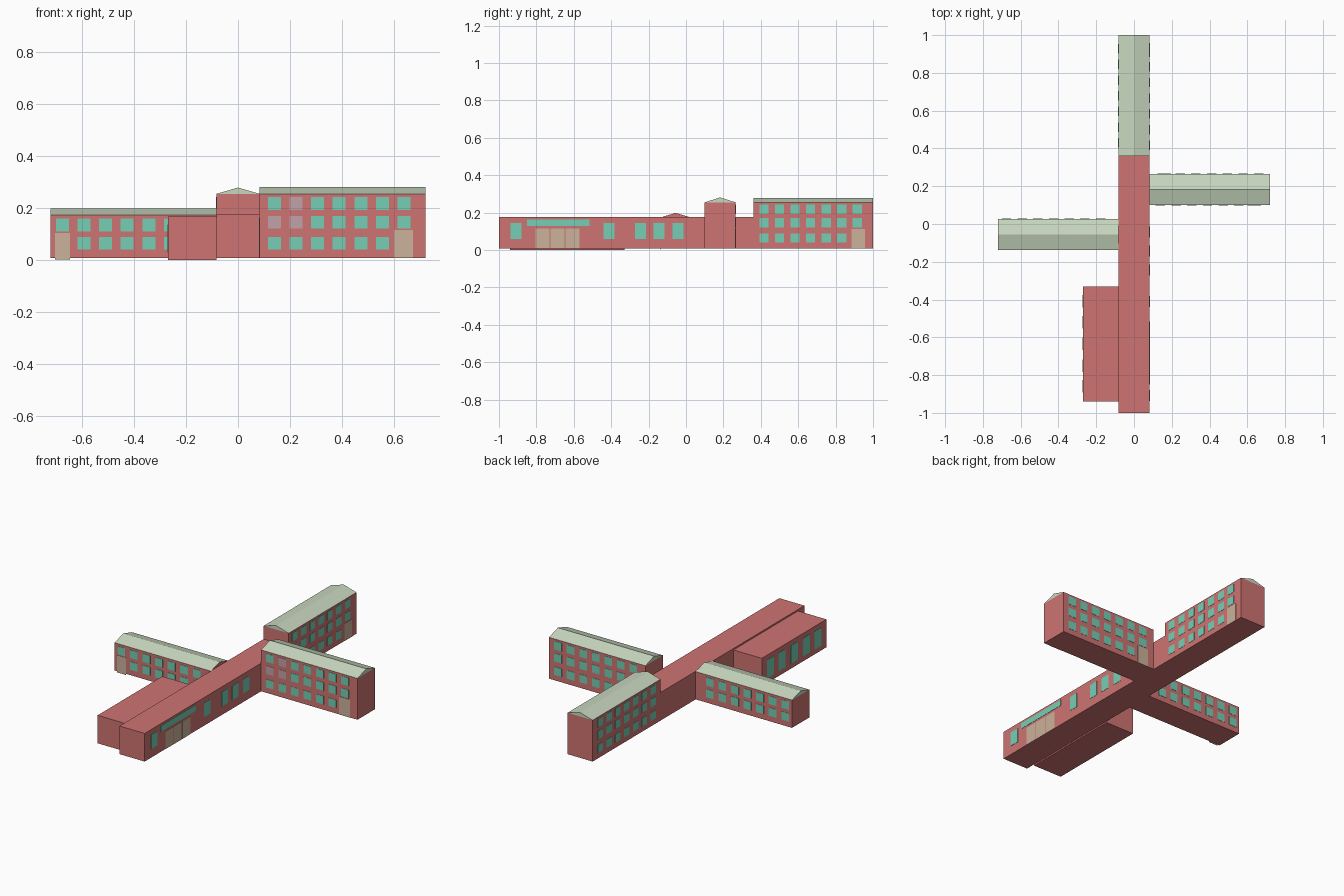
import bpy

if "Cube" in bpy.data.objects:
    bpy.data.objects.remove(bpy.data.objects["Cube"])


def material(name, r, g, b):
    lin = [(c / 255 / 12.92 if c < 11 else ((c / 255 + 0.055) / 1.055) ** 2.4) for c in (r, g, b)]
    m = bpy.data.materials.new(name)
    m.diffuse_color = (*lin, 1)
    m.use_nodes = True
    m.node_tree.nodes["Principled BSDF"].inputs["Base Color"].default_value = m.diffuse_color
    return m


BRICK = material("brick_red", 206, 116, 114)
ROOF = material("pale_green_roof", 200, 215, 191)
GLASS = material("teal_glass", 118, 206, 182)
DOOR = material("beige_door", 203, 178, 154)
DULL = material("grey_window", 192, 162, 170)

T = 0.0015   # how far plates stand proud of a wall


def mesh_object(name, verts, faces, mats):
    me = bpy.data.meshes.new(name)
    me.from_pydata(verts, [], faces)
    for m in mats:
        me.materials.append(m)
    me.update()
    ob = bpy.data.objects.new(name, me)
    bpy.context.collection.objects.link(ob)
    return ob


def box_data(x0, x1, y0, y1, z0, z1, start=0):
    v = [(x, y, z) for z in (z0, z1) for x, y in ((x0, y0), (x1, y0), (x1, y1), (x0, y1))]
    f = [(3, 2, 1, 0), (4, 5, 6, 7), (0, 1, 5, 4), (1, 2, 6, 5), (2, 3, 7, 6), (3, 0, 4, 7)]
    return v, [tuple(i + start for i in q) for q in f]


def block(name, *dims):
    return mesh_object(name, *box_data(*dims), [BRICK])


def gable_roof(name, x0, x1, y0, y1, z0, z1, along, brick_end=False):
    """Triangular prism with its ridge along x or y."""
    if along == 'x':
        m = (y0 + y1) / 2
        v = [(x0, y0, z0), (x0, y1, z0), (x0, m, z1), (x1, y0, z0), (x1, y1, z0), (x1, m, z1)]
        f = [(0, 2, 1), (3, 4, 5), (0, 3, 5, 2), (1, 2, 5, 4), (0, 1, 4, 3)]
    else:
        m = (x0 + x1) / 2
        v = [(x0, y0, z0), (x1, y0, z0), (m, y0, z1), (x0, y1, z0), (x1, y1, z0), (m, y1, z1)]
        f = [(0, 1, 2), (3, 5, 4), (0, 2, 5, 3), (1, 4, 5, 2), (0, 3, 4, 1)]
    ob = mesh_object(name, v, f, [ROOF, BRICK])
    if brick_end:
        ob.data.polygons[1].material_index = 1
    return ob


def plates(name, axis, wall, rects, mat):
    """Thin plates on the wall plane axis = wall; rects are (u0, u1, z0, z1)."""
    verts, faces = [], []
    for u0, u1, z0, z1 in rects:
        if axis == 'y':
            v, f = box_data(u0, u1, wall - T, wall + T, z0, z1, len(verts))
        else:
            v, f = box_data(wall - T, wall + T, u0, u1, z0, z1, len(verts))
        verts += v
        faces += f
    mesh_object(name, verts, faces, [mat])


def grid(first, step, rows, skip=()):
    """Seven columns of windows in the given rows, leaving out (column, row) pairs."""
    return [(first + c * step - 0.025, first + c * step + 0.025, z - 0.0245, z + 0.0245)
            for r, z in enumerate(rows) for c in range(7) if (c, r) not in skip]


B = 0.008                       # underside of the main blocks
W = 0.083                       # half width of hall
ROWS3 = (0.065, 0.146, 0.218)
ROWS2 = (0.065, 0.135)

# Brick masses
block("central_hall", -W, W, -1, 0.36, B, 0.176)
block("side_annex", -0.27, -W, -0.94, -0.33, 0, 0.167)
block("right_wing", W, 0.72, 0.10, 0.265, B, 0.255)
block("left_wing", -0.72, -W, -0.137, 0.027, B, 0.174)
block("back_wing", -W, W, 0.36, 1, B, 0.255)

# Low gable roofs
gable_roof("right_wing_roof", W, 0.72, 0.10, 0.265, 0.255, 0.281, 'x')
gable_roof("left_wing_roof", -0.72, -W, -0.137, 0.027, 0.174, 0.198, 'x', True)
gable_roof("back_wing_roof", -W, W, 0.36, 1, 0.255, 0.279, 'y')

# Right wing: front with dull windows and a door, back with a door by the hall
dull = {(0, 1), (1, 1), (1, 2)}
plates("right_wing_front_windows", 'y', 0.10, grid(0.14, 0.083, ROWS3, dull | {(6, 0)}), GLASS)
every = grid(0.14, 0.083, ROWS3)
plates("right_wing_dull_windows", 'y', 0.10, [every[r * 7 + c] for c, r in sorted(dull)], DULL)
plates("right_wing_front_door", 'y', 0.10, [(0.60, 0.672, B, 0.115)], DOOR)
plates("right_wing_back_windows", 'y', 0.265, grid(0.66, -0.083, ROWS3, {(6, 0)}), GLASS)
plates("right_wing_back_door", 'y', 0.265, [(0.125, 0.197, B, 0.115)], DOOR)

# Back wing
plates("back_wing_right_windows", 'x', W, grid(0.417, 0.083, ROWS3, {(6, 0)}), GLASS)
plates("back_wing_door", 'x', W, [(0.885, 0.958, B, 0.112)], DOOR)
plates("back_wing_left_windows", 'x', -W, grid(0.43, 0.083, ROWS3), GLASS)

# Left wing
plates("left_wing_front_windows", 'y', -0.137, grid(-0.675, 0.083, ROWS2, {(0, 0)}), GLASS)
plates("left_wing_door", 'y', -0.137, [(-0.703, -0.645, 0.002, 0.104)], DOOR)
plates("left_wing_back_windows", 'y', 0.027, grid(-0.675, 0.083, ROWS2), GLASS)

# Hall entrance side
plates("hall_windows", 'x', W, [(y - 0.029, y + 0.029, 0.06, 0.145)
                                for y in (-0.909, -0.411, -0.243, -0.144, -0.043)], GLASS)
plates("entrance_doors", 'x', W, [(-0.805 + i * 0.08, -0.73 + i * 0.08, B, 0.114)
                                  for i in range(3)], DOOR)
plates("entrance_fascia", 'x', W, [(-0.85, -0.517, 0.128, 0.163)], GLASS)

# Tall annex windows
plates("annex_windows", 'x', -0.27, [(y - 0.033, y + 0.033, 0.03, 0.138)
                                     for y in (-0.41, -0.52, -0.635, -0.75, -0.86)], GLASS)
